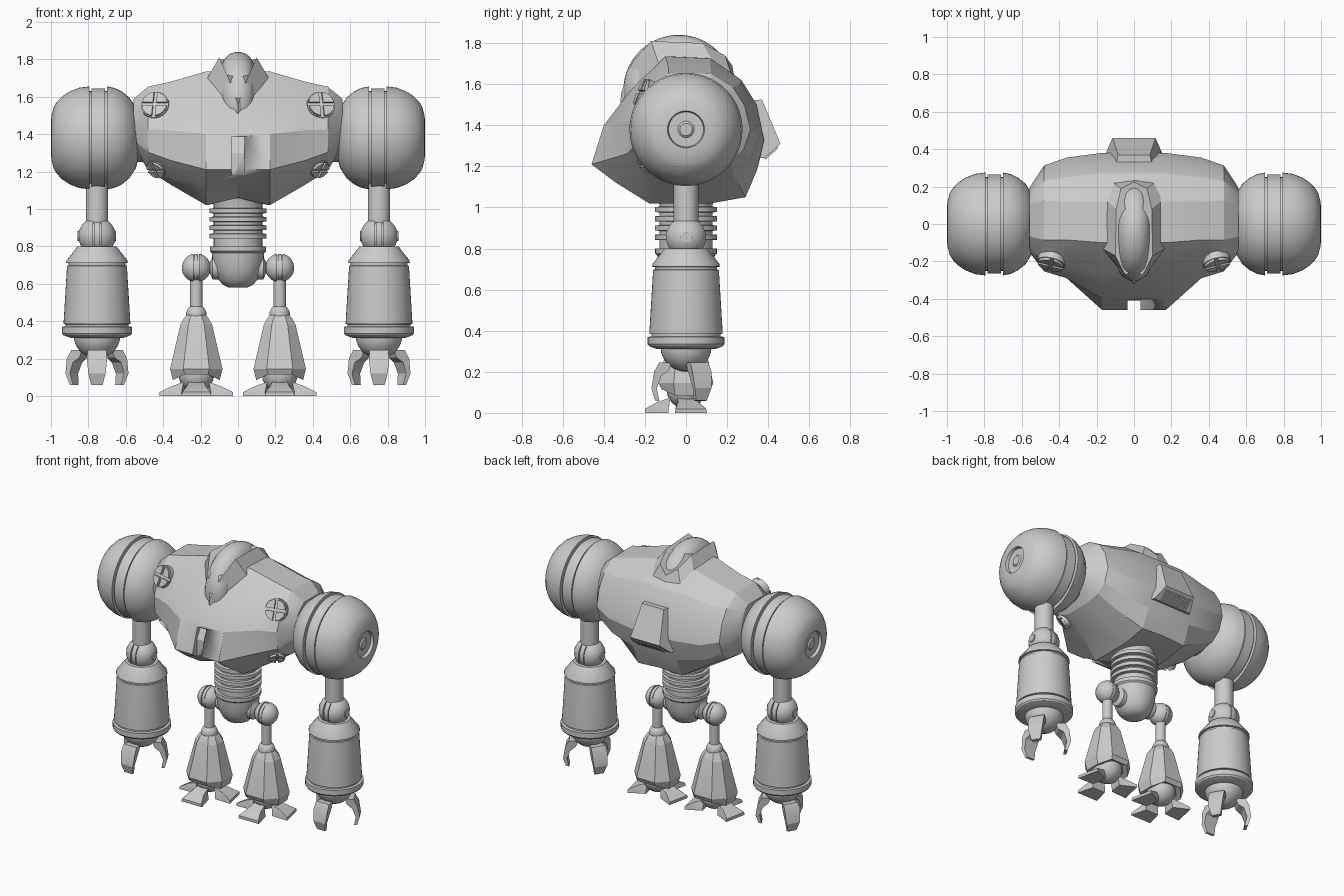
import bpy, bmesh, math
from math import sin, cos, pi, radians
from mathutils import Vector, Matrix
from mathutils.bvhtree import BVHTree

if "Cube" in bpy.data.objects:
    bpy.data.objects.remove(bpy.data.objects["Cube"])


def build(name, verts, faces, mirror=False, angle=30):
    me = bpy.data.meshes.new(name)
    me.from_pydata([tuple(v) for v in verts], [], faces)
    bm = bmesh.new()
    bm.from_mesh(me)
    bmesh.ops.remove_doubles(bm, verts=bm.verts, dist=1e-5)
    bmesh.ops.recalc_face_normals(bm, faces=bm.faces)
    bm.to_mesh(me)
    bm.free()
    me.shade_smooth()
    me.set_sharp_from_angle(angle=radians(angle))
    ob = bpy.data.objects.new(name, me)
    bpy.context.collection.objects.link(ob)
    if mirror:
        ob.modifiers.new("mirror", 'MIRROR').use_mirror_merge = False
    return ob


def loft(name, rings, mirror=False, angle=30):
    n = len(rings[0])
    faces = [(i * n + j, i * n + (j + 1) % n, (i + 1) * n + (j + 1) % n, (i + 1) * n + j)
             for i in range(len(rings) - 1) for j in range(n)]
    faces += [tuple(range(n)), tuple(range((len(rings) - 1) * n, len(rings) * n))]
    return build(name, [v for r in rings for v in r], faces, mirror, angle)


def lathe(name, axis, c, profile, mirror=False, seg=40):
    rings = []
    for t, r in profile:
        ang = [2 * pi * k / seg for k in range(seg)]
        if axis == 'x':
            rings.append([(c[0] + t, c[1] + r * cos(a), c[2] + r * sin(a)) for a in ang])
        else:
            rings.append([(c[0] + r * cos(a), c[1] + r * sin(a), c[2] + t) for a in ang])
    return loft(name, rings, mirror)


def ball(r, n=12):
    return [(-r * cos(pi * k / n), max(r * sin(pi * k / n), 0.001)) for k in range(n + 1)]


def split_ball(r, b):
    """Ball profile with a recessed band of half width b round its middle."""
    a0 = math.acos(b / r)
    arc = [(-r * cos(a0 * k / 8), max(r * sin(a0 * k / 8), 0.001)) for k in range(9)]
    core = [(-b, r * .86), (-b * .7, r * .86), (-b * .7, r * .95)]
    half = arc + core
    return half + [(-t, q) for t, q in reversed(half)]


def prism(name, profile, widths, ang, c, mirror=True):
    """Radial (distance, z) outline given a width per point, turned by ang about c."""
    rot = Matrix.Rotation(ang, 3, 'Z')
    rings = [[Vector(c) + rot @ Vector((d, s * w, z)) for (d, z), w in zip(profile, widths)]
             for s in (-1, 1)]
    return loft(name, rings, mirror, 25)


# Torso: side profiles lofted across the width
mid = [(-.10, 1.74), (.12, 1.73), (.27, 1.62), (.345, 1.50), (.385, 1.33), (.345, 1.18), (.29, 1.06),
       (.12, 1.05), (-.17, 1.06), (-.36, 1.17), (-.46, 1.21), (-.40, 1.40), (-.27, 1.57)]
inner = [(-.10, 1.735), (.12, 1.725), (.27, 1.62), (.345, 1.50), (.38, 1.33), (.345, 1.18), (.29, 1.05),
         (.12, 1.02), (-.18, 1.02), (-.34, 1.12), (-.46, 1.21), (-.40, 1.40), (-.27, 1.57)]
outer = [(-.085, 1.68), (.12, 1.675), (.25, 1.59), (.32, 1.49), (.355, 1.34), (.31, 1.22), (.23, 1.16),
         (.10, 1.13), (-.10, 1.13), (-.20, 1.17), (-.29, 1.26), (-.29, 1.42), (-.22, 1.56)]
end = [(-.07, 1.60), (.11, 1.60), (.17, 1.56), (.20, 1.49), (.215, 1.42), (.20, 1.36), (.16, 1.32),
       (.08, 1.31), (-.05, 1.31), (-.10, 1.32), (-.15, 1.36), (-.17, 1.43), (-.14, 1.54)]


def mix(p, q, f, bulge):
    return [(a + (c - a) * f + bulge * a, b + (d - b) * f + bulge * (b - 1.4) * .6)
            for (a, b), (c, d) in zip(p, q)]


half = [(.17, inner), (.36, outer), (.48, mix(outer, end, .5, .08)), (.545, end), (.56, mix(end, end, 0, -.12))]
stations = [(-x, p) for x, p in reversed(half)] + [(0, mid)] + half
torso = loft("torso", [[(x, y, z) for y, z in p] for x, p in stations], angle=22)
bm = bmesh.new()
bm.from_mesh(torso.data)
tree = BVHTree.FromBMesh(bm)
bm.free()

# Slot in the front of the torso
cut = loft("slot_cutter", [[(x, -.6, 1.15), (x, -.6, 1.385), (x, -.36, 1.385), (x, -.41, 1.30), (x, -.41, 1.15)]
                           for x in (-.035, .035)])
cut.hide_render = True
cut.hide_viewport = True
mod = torso.modifiers.new("slot", 'BOOLEAN')
mod.operation = 'DIFFERENCE'
mod.object = cut

# Cross-slotted bolts seated on the front faces
for label, x, z, r in (("upper", .443, 1.555, .075), ("lower", .435, 1.215, .055)):
    p, nrm, _, _ = tree.ray_cast(Vector((x, -2, z)), Vector((0, 1, 0)))
    m = Matrix.Translation(p) @ nrm.to_track_quat('Z', 'Y').to_matrix().to_4x4()
    circ = [(r * cos(2 * pi * k / 32), r * sin(2 * pi * k / 32)) for k in range(32)]
    loft(label + "_bolt_base", [[m @ Vector((a, b, h)) for a, b in circ] for h in (-.04, .006)], True)
    g = r * .12
    a0 = math.asin(g / (r * .92))
    sector = [(g, g)] + [(r * .92 * cos(a0 + (pi / 2 - 2 * a0) * k / 8),
                          r * .92 * sin(a0 + (pi / 2 - 2 * a0) * k / 8)) for k in range(9)]
    for q in range(4):
        t = m @ Matrix.Rotation(q * pi / 2, 4, 'Z')
        loft(label + "_bolt_quarter", [[t @ Vector((a, b, h)) for a, b in sector] for h in (0, .02)], True)

# Rounded head crest and the collar plates round it
lathe("head", 'x', (0, -.035, 1.57),
      [(.087 * sin(a), .183 + .087 * cos(a)) for a in [radians(-90 + 15 * k) for k in range(13)]], seg=56)
low = [(0, -.32, 1.51), (.08, -.24, 1.61), (.17, -.13, 1.69), (.165, .14, 1.69), (.11, .22, 1.65), (0, .235, 1.64)]
top = [(0, -.315, 1.56), (.055, -.26, 1.71), (.10, -.17, 1.81), (.095, .08, 1.80), (.07, .19, 1.74), (0, .225, 1.69)]
deep = [(x, y * .8, 1.5) for x, y, z in low]


def ring(h):
    return h + [(-x, y, z) for x, y, z in reversed(h[1:-1])]


loft("collar", [ring(deep), ring(low), ring(top)], angle=15)

# Back vent housing with fins underneath
sect = [(.11, .26, 1.52), (.085, .37, 1.525), (.115, .46, 1.31), (.15, .38, 1.24), (.18, .30, 1.25)]
loft("back_vent", [[(s * x, y, z) for x, y, z in sect] for s in (-1, 1)], angle=15)
for k in range(9):
    x = -.096 + k * .024
    loft("vent_fin", [[(x + d, .445, 1.305), (x + d, .445, 1.285), (x + d, .385, 1.232), (x + d, .375, 1.25)]
                      for d in (-.006, .006)])

# Bellows waist and pelvis
prof = [(1.10, .15), (1.05, .14), (1.015, .13)]
for z in (.99, .945, .90, .855):
    prof += [(z + .014, .13), (z + .012, .152), (z - .012, .152), (z - .014, .13)]
lathe("waist", 'z', (0, 0, 0), prof + [(.78, .13)])
lathe("pelvis", 'z', (0, 0, 0), [(.80, .13), (.80, .15), (.775, .15), (.765, .14), (.71, .135), (.66, .122),
                                 (.62, .103), (.595, .08), (.58, .05)])

# Shoulders: two domes with a banded groove
lathe("shoulder", 'x', (0, 0, 1.38), [
    (.53, .10), (.545, .16), (.58, .215), (.62, .248), (.66, .267), (.70, .275), (.70, .25), (.712, .25),
    (.712, .265), (.783, .265), (.783, .25), (.795, .25), (.795, .275), (.85, .268), (.90, .248), (.94, .222),
    (.97, .19), (.985, .165), (.997, .12), (1.0, .09), (.98, .085), (.98, .04), (.988, .03)], True, 56)
lathe("shoulder_axle", 'x', (0, 0, 1.40), [(.45, .15), (.62, .15)], True)

# Arms
ax = .754
lathe("upper_arm", 'z', (ax, 0, 0), [(.86, .06), (1.2, .06)], True)
lathe("elbow", 'x', (ax, 0, .855), split_ball(.1, .022), True)
lathe("elbow_cap", 'x', (ax, 0, .855), [(-.103, .026), (.103, .026)], True, 20)
lathe("forearm", 'z', (ax, 0, 0), [
    (.80, .06), (.80, .105), (.785, .115), (.725, .163), (.712, .165), (.710, .152), (.698, .152), (.696, .16),
    (.40, .178), (.385, .178), (.383, .168), (.372, .168), (.37, .187), (.335, .187), (.325, .18), (.31, .14),
    (.31, .10)], True, 48)
lathe("wrist", 'z', (ax, 0, .325), [(t, r) for t, r in ball(.125) if t < .08], True)
claw = [(.07, .245), (.13, .245), (.155, .20), (.168, .12), (.15, .06), (.13, .058), (.142, .12), (.12, .18), (.085, .205)]
wide = [.04, .05, .054, .046, .03, .03, .044, .05, .04]
for k in range(3):
    prism("claw", claw, wide, radians(-90 + 120 * k), (ax, 0, 0))

# Legs
lx = .223
lathe("hip_axle", 'x', (0, 0, .685), [(.08, .062), (.135, .062), (.15, .03), (lx, .03)], True, 24)
lathe("hip", 'x', (lx, 0, .685), split_ball(.077, .014), True, 32)
lathe("thigh", 'z', (lx, 0, 0), [(.44, .033), (.66, .033)], True, 24)
lathe("knee", 'z', (lx, 0, .435), ball(.055), True, 32)


def octagon(w, z, lift=0):
    pts = [(-.5, -1), (.5, -1), (1, -.45), (1, .45), (.5, 1), (-.5, 1), (-1, .45), (-1, -.45)]
    return [(lx + w * a, w * .95 * b, z + (lift if abs(b) == 1 else 0)) for a, b in pts]


loft("shin", [octagon(.05, .435), octagon(.066, .415), octagon(.085, .38), octagon(.14, .145),
              octagon(.125, .085, .03), octagon(.10, .10, .03)], True, 15)
lathe("ankle", 'z', (lx, 0, .115), ball(.095), True, 32)

# Three splayed toes per foot
for deg in (-90, 12, 168):
    rot = Matrix.Rotation(radians(deg), 3, 'Z')
    base = Vector((lx, -.015, 0))
    rings = [[base + rot @ Vector(v) for v in q] for q in (
        [(.07, -.05, 0), (.185, -.08, 0), (.185, .08, 0), (.07, .05, 0)],
        [(.07, -.05, .02), (.185, -.076, .02), (.185, .076, .02), (.07, .05, .02)],
        [(.06, -.04, .075), (.125, -.05, .052), (.125, .05, .052), (.06, .04, .075)])]
    loft("toe", rings, True, 15)
